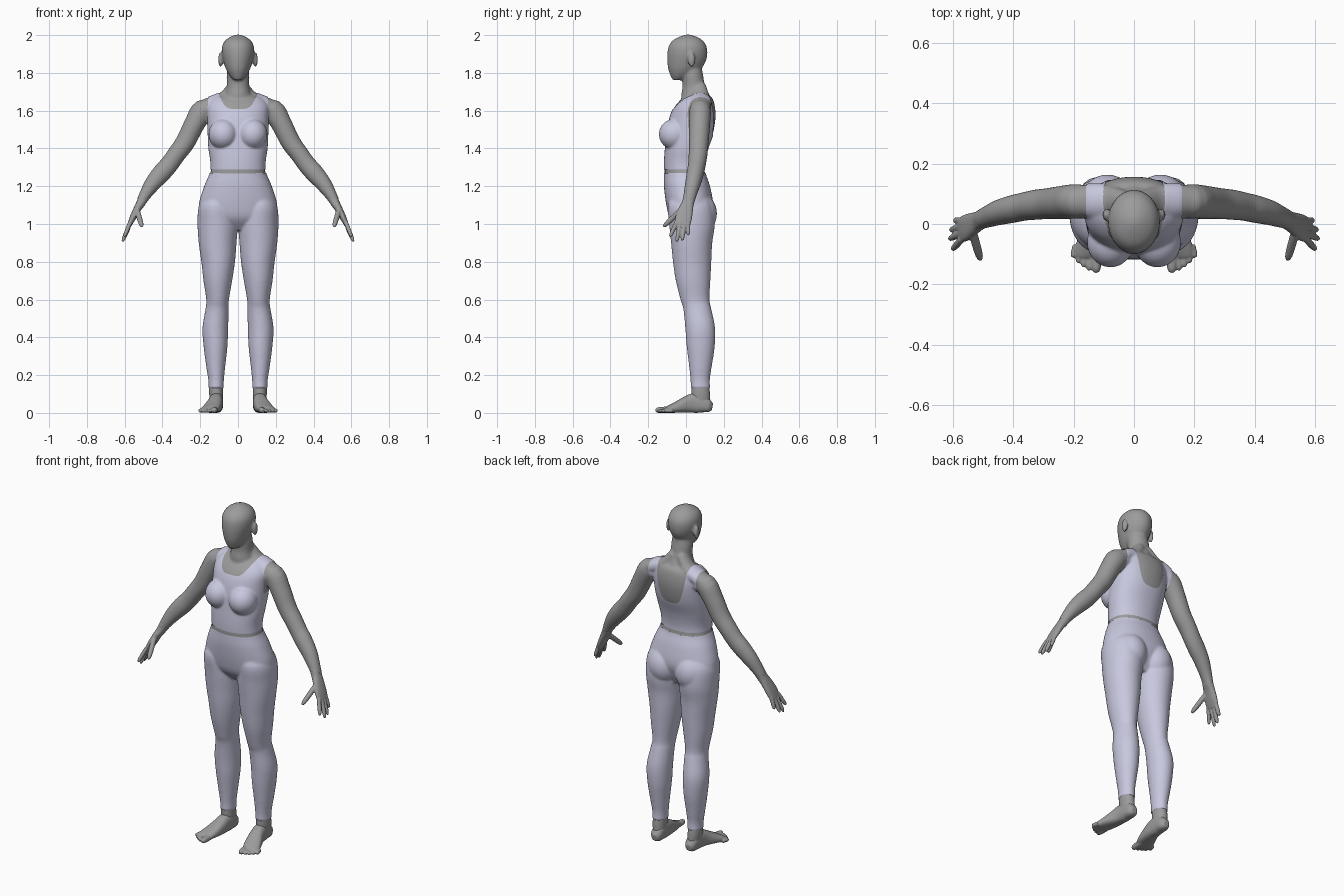
import bpy, bmesh, math
from mathutils import Vector, Matrix

if "Cube" in bpy.data.objects:
    bpy.data.objects.remove(bpy.data.objects["Cube"])


def material(name, rgb):
    m = bpy.data.materials.new(name)
    m.diffuse_color = (*rgb, 1)
    m.use_nodes = True
    m.node_tree.nodes["Principled BSDF"].inputs["Base Color"].default_value = m.diffuse_color
    return m


GREY = material("mannequin grey", (0.33, 0.33, 0.33))
LILAC = material("pale lilac fabric", (0.58, 0.58, 0.74))
X, Y, Z = Vector((1, 0, 0)), Vector((0, 1, 0)), Vector((0, 0, 1))


def spline(pts, steps=4):
    """Catmull-Rom through rows of numbers."""
    out = []
    for i in range(len(pts) - 1):
        p = [pts[max(i - 1, 0)], pts[i], pts[i + 1], pts[min(i + 2, len(pts) - 1)]]
        for k in range(steps):
            t = k / steps
            out.append([0.5 * (2 * b + (c - a) * t + (2 * a - 5 * b + 4 * c - d) * t * t
                               + (3 * b - a - 3 * c + d) * t ** 3) for a, b, c, d in zip(*p)])
    return out + [list(pts[-1])]


def tube(bm, pts, ref=Y, axis=None, side=1, power=2.0, n=28):
    """Loft of rounded sections (x, y, z, half width, half depth along ref)."""
    rows = spline(pts)
    c = [Vector(r[:3]) for r in rows]
    rings, last = [], len(rows) - 1
    for i, r in enumerate(rows):
        t = axis or (c[min(i + 1, last)] - c[max(i - 1, 0)]).normalized()
        v = (ref - t * ref.dot(t)).normalized()
        u = v.cross(t)
        ring = []
        for k in range(n):
            a = 2 * math.pi * k / n
            ca, sa = math.cos(a), math.sin(a)
            p = c[i] + u * max(r[3], .003) * math.copysign(abs(ca) ** (2 / power), ca) \
                + v * max(r[4], .003) * math.copysign(abs(sa) ** (2 / power), sa)
            ring.append(bm.verts.new((p.x * side, p.y, p.z)))
        rings.append(ring)
    faces = [bm.faces.new(rings[0]), bm.faces.new(rings[-1])]
    for a, b in zip(rings, rings[1:]):
        faces += [bm.faces.new((a[k], a[(k + 1) % n], b[(k + 1) % n], b[k])) for k in range(n)]
    bmesh.ops.recalc_face_normals(bm, faces=faces)


def upright(bm, rows, side=1, power=2.0):
    """Loft of level sections (z, centre x, front y, back y, half width)."""
    tube(bm, [(x, (f + b) / 2, z, w, (b - f) / 2) for z, x, f, b, w in rows],
         axis=Z, side=side, power=power, n=40)


def ball(bm, centre, radii, side=1):
    m = Matrix.Translation((centre[0] * side, *centre[1:])) @ Matrix.Diagonal((*radii, 1))
    bmesh.ops.create_uvsphere(bm, u_segments=28, v_segments=18, radius=1, matrix=m)


def digit(bm, a, b, r, side):
    """Tapered round-ended finger or toe."""
    a, b = Vector(a), Vector(b)
    rows = [(*a.lerp(b, t), r * s, r * s) for t, s in
            ((0, 1), (.4, 1), (.75, .92), (.92, .7), (1, .3))]
    tube(bm, rows, ref=X, side=side, n=14)


def add_object(name, bm, mat):
    me = bpy.data.meshes.new(name)
    bm.to_mesh(me)
    bm.free()
    me.materials.append(mat)
    for p in me.polygons:
        p.use_smooth = True
    ob = bpy.data.objects.new(name, me)
    bpy.context.collection.objects.link(ob)
    return ob


def fuse(name, bm, voxel, smooth):
    """Merge overlapping volumes into one smooth skin."""
    ob = add_object(name, bm, GREY)
    rm = ob.modifiers.new("merge", 'REMESH')
    rm.mode, rm.voxel_size, rm.use_smooth_shade = 'VOXEL', voxel, True
    sm = ob.modifiers.new("soften", 'SMOOTH')
    sm.factor, sm.iterations = 0.5, smooth
    bpy.context.view_layer.objects.active = ob
    for m in ("merge", "soften"):
        bpy.ops.object.modifier_apply(modifier=m)
    return ob


# ---- body: torso, neck, head, arms and legs
bm = bmesh.new()
upright(bm, [(.97, 0, -.03, .09, .1), (1.03, 0, -.08, .12, .185), (1.1, 0, -.1, .14, .204),
             (1.2, 0, -.113, .123, .175), (1.27, 0, -.113, .1, .146), (1.33, 0, -.113, .1, .143),
             (1.4, 0, -.108, .115, .153), (1.48, 0, -.1, .143, .157), (1.56, 0, -.085, .156, .16),
             (1.62, 0, -.06, .153, .16), (1.665, 0, -.02, .14, .13), (1.69, 0, .02, .11, .07)],
        power=2.2)
upright(bm, [(1.62, 0, -.02, .14, .09), (1.68, 0, -.025, .125, .072), (1.73, 0, -.018, .102, .06),
             (1.79, 0, -.02, .09, .06), (1.85, 0, -.02, .08, .05)])
# head
upright(bm, [(1.762, 0, -.07, -.02, .022), (1.785, 0, -.082, .03, .044), (1.82, 0, -.094, .078, .064),
             (1.86, 0, -.099, .104, .077), (1.9, 0, -.099, .113, .085), (1.94, 0, -.092, .109, .084),
             (1.97, 0, -.072, .09, .069), (1.99, 0, -.038, .06, .043), (2.002, 0, -.005, .025, .014)])
for s in (1, -1):
    ball(bm, (.092, .03, 1.87), (.013, .02, .04), s)              # ear
    ball(bm, (.078, -.06, 1.475), (.074, .08, .078), s)           # chest
    ball(bm, (.088, .072, 1.055), (.088, .088, .105), s)          # seat
    tube(bm, [(.02, .07, 1.735, .03, .035), (.07, .075, 1.67, .035, .05),
              (.13, .077, 1.64, .038, .055), (.19, .077, 1.61, .045, .05)], side=s)   # shoulder slope
    tube(bm, [(.13, .07, 1.6, .04, .05), (.185, .075, 1.6, .06, .057), (.23, .072, 1.53, .055, .056),
              (.278, .068, 1.435, .052, .052), (.325, .064, 1.37, .049, .05),
              (.363, .058, 1.317, .049, .047), (.4, .05, 1.275, .05, .046),
              (.447, .038, 1.22, .044, .042), (.485, .024, 1.165, .034, .036),
              (.512, .013, 1.118, .026, .032)], side=s)           # arm
    upright(bm, [(1.17, .09, -.06, .1, .06), (1.1, .113, -.092, .135, .089), (1, .108, -.085, .148, .102),
                 (.9, .108, -.075, .135, .096), (.8, .105, -.065, .13, .085), (.7, .107, -.05, .125, .072),
                 (.6, .108, -.025, .12, .056), (.55, .111, -.01, .13, .057), (.45, .12, 0, .15, .064),
                 (.35, .119, .008, .148, .059), (.25, .118, .02, .133, .047), (.17, .116, .028, .122, .037),
                 (.1, .116, .028, .128, .037), (.05, .114, .03, .13, .033)], side=s)   # leg
body = fuse("body", bm, .007, 6)

# ---- hands
bm = bmesh.new()
for s in (1, -1):
    tube(bm, [(.5, .018, 1.14, .027, .032), (.515, .01, 1.11, .024, .032), (.533, 0, 1.08, .02, .038),
              (.556, -.012, 1.035, .017, .044), (.574, -.02, .997, .012, .042)], side=s, power=2.4)
    for y, tip in ((-.05, (.602, -.085, .932)), (-.029, (.612, -.05, .905)),
                   (-.008, (.608, -.02, .912)), (.011, (.594, .012, .94))):
        digit(bm, (.57, y, 1.01), tip, .0115, s)
    digit(bm, (.535, -.025, 1.075), (.508, -.12, .985), .0145, s)   # thumb
fuse("hands", bm, .004, 3)

# ---- feet
bm = bmesh.new()
for s in (1, -1):
    tube(bm, [(.113, .14, .032, .016, .018), (.113, .12, .036, .032, .034), (.114, .08, .05, .036, .05),
              (.116, .04, .052, .037, .052), (.122, 0, .043, .041, .043), (.136, -.05, .029, .047, .029),
              (.15, -.09, .019, .047, .019), (.152, -.11, .014, .04, .012)],
         ref=Z, side=s, power=2.5)
    digit(bm, (.123, -.08, .017), (.126, -.162, .014), .0175, s)
    for i, tip in enumerate((-.155, -.144, -.13, -.112)):
        digit(bm, (.144 + .016 * i, -.07, .013), (.15 + .0175 * i, tip, .011), .0115, s)
fuse("feet", bm, .004, 3)


# ---- clothing: patches of the body skin, lifted slightly
def garment(name, keep, cuts):
    bm = bmesh.new()
    bm.from_mesh(body.data)
    for z in cuts:
        bmesh.ops.bisect_plane(bm, geom=bm.verts[:] + bm.edges[:] + bm.faces[:],
                               plane_co=(0, 0, z), plane_no=(0, 0, 1))
    gone = [f for f in bm.faces if not keep(f.calc_center_median())]
    bmesh.ops.delete(bm, geom=gone, context='FACES')
    # even out the hems
    hem = {v: [e.other_vert(v) for e in v.link_edges if e.is_boundary] for v in bm.verts if v.is_boundary}
    for _ in range(8):
        new = {v: (v.co * 2 + n[0].co + n[1].co) / 4 for v, n in hem.items() if len(n) == 2}
        for v, co in new.items():
            v.co = co
    bm.normal_update()
    normals = {v: v.normal.copy() for v in bm.verts}
    for v, n in normals.items():
        v.co += n * .004
    return add_object(name, bm, LILAC)


def in_top(c):
    x = abs(c.x)
    if c.z < 1.288 or x > (.176 if c.z < 1.46 else .157 + .019 * max(0, (1.5 - c.z) / .04)):
        return False
    base = 1.605 if c.y < .05 else 1.47                 # front and back scoop
    return c.z < base + (1.69 - base) * (x / .1) ** 4


garment("cropped_top", in_top, (1.288,))
garment("leggings", lambda c: .135 < c.z < 1.268 and abs(c.x) < .26, (.135, 1.268))
